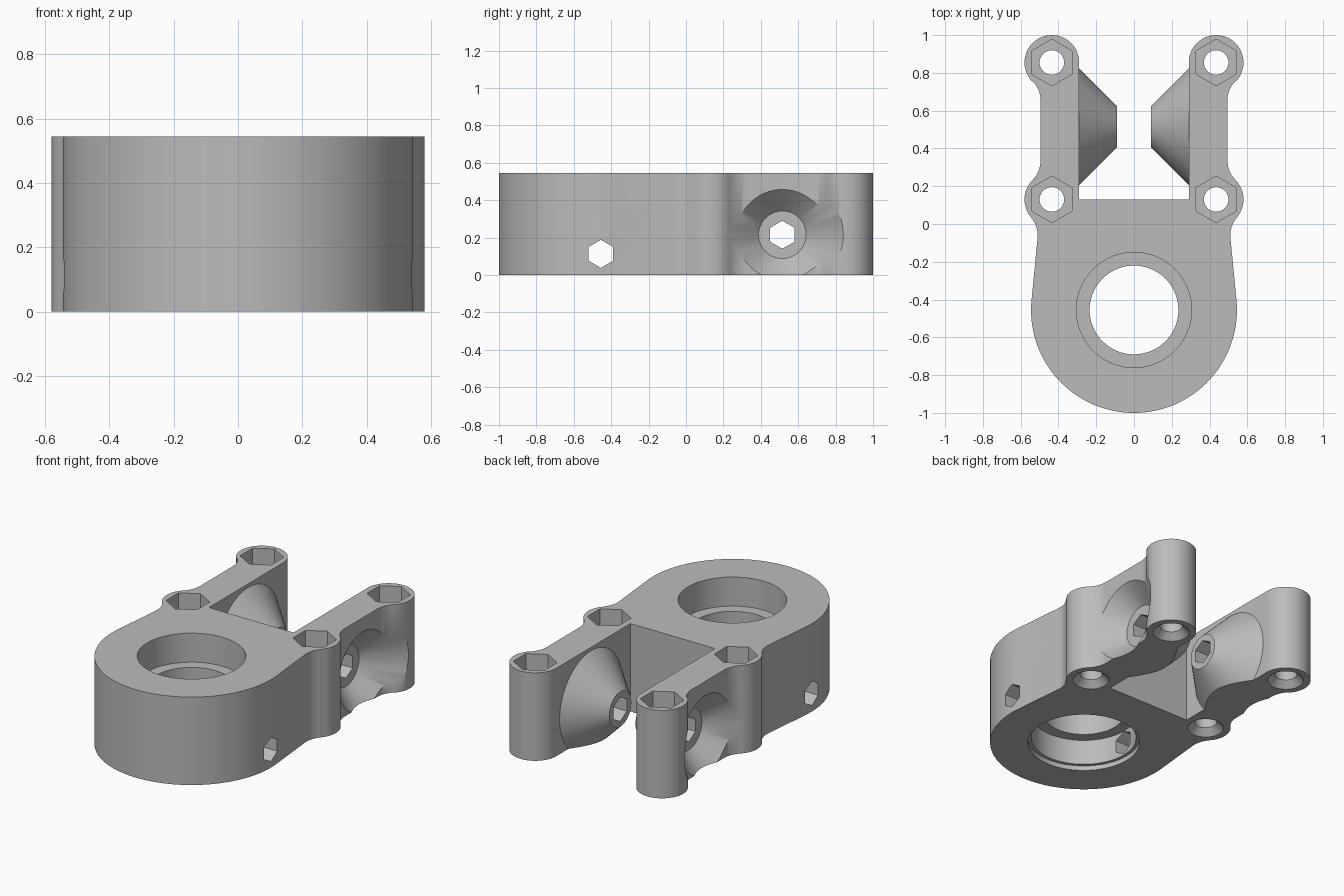
import bpy, bmesh
from math import radians, cos, sin, pi
from mathutils import Matrix

cube = bpy.data.objects.get("Cube")
if cube:
    bpy.data.objects.remove(cube)

HEIGHT = 0.545
BORE_Y = -0.455
PIVOT_Y, PIVOT_Z = 0.515, 0.215
BOSS_X, BOSS_R = 0.435, 0.145

grey = bpy.data.materials.new("plain_grey")
grey.use_nodes = True
grey.diffuse_color = (0.5, 0.5, 0.5, 1)
grey.node_tree.nodes["Principled BSDF"].inputs["Base Color"].default_value = (0.5, 0.5, 0.5, 1)


def new_object(name, bm):
    bmesh.ops.recalc_face_normals(bm, faces=bm.faces)
    mesh = bpy.data.meshes.new(name)
    bm.to_mesh(mesh)
    bm.free()
    mesh.materials.append(grey)
    obj = bpy.data.objects.new(name, mesh)
    bpy.context.collection.objects.link(obj)
    return obj


def frustum(name, sides, r1, r2, start, length, axis="Z", side=1):
    """Cone, cylinder or prism running from start along +z or along side * x."""
    bm = bmesh.new()
    bmesh.ops.create_cone(bm, cap_ends=True, segments=sides, radius1=r1, radius2=r2, depth=length)
    bmesh.ops.translate(bm, verts=bm.verts, vec=(0, 0, length / 2))
    if sides == 6 and axis == "X":
        # put hexagon corners up and down
        lowest = min(abs(v.co.x) for v in bm.verts)
        if lowest < 0.001:
            bmesh.ops.rotate(bm, verts=bm.verts, matrix=Matrix.Rotation(pi / 6, 3, "Z"))
    if axis == "X":
        bmesh.ops.rotate(bm, verts=bm.verts, matrix=Matrix.Rotation(side * pi / 2, 3, "Y"))
    bmesh.ops.translate(bm, verts=bm.verts, vec=start)
    return new_object(name, bm)


def combine(target, tool, operation):
    mod = target.modifiers.new("cut", "BOOLEAN")
    mod.operation, mod.solver, mod.object = operation, "EXACT", tool
    bpy.context.view_layer.objects.active = target
    bpy.ops.object.modifier_apply(modifier=mod.name)
    bpy.data.objects.remove(tool)


def arc(cx, cy, r, a, b, n):
    steps = [radians(a + (b - a) * i / n) for i in range(n + 1)]
    return [(cx + r * cos(t), cy + r * sin(t)) for t in steps]


# Outline of one half: round housing, waist, two bosses joined by a slim arm
half = arc(0, BORE_Y, 0.545, -90, 5, 32)
half += arc(0.655, -0.06, BOSS_R, 185, 139, 8)
half += arc(BOSS_X, 0.13, BOSS_R, -40, 44, 12)
half += arc(0.64, 0.335, BOSS_R, 225, 180, 8)
half += arc(0.64, 0.655, BOSS_R, 180, 135, 8)
half += arc(BOSS_X, 0.855, BOSS_R, -44, 180, 32)
half.append((0.29, 0.13))
outline = half + [(-x, y) for x, y in reversed(half[1:])]

bm = bmesh.new()
base = bm.faces.new([bm.verts.new((x, y, 0)) for x, y in outline])
top = bmesh.ops.extrude_face_region(bm, geom=[base])["geom"]
bmesh.ops.translate(bm, vec=(0, 0, HEIGHT), verts=[v for v in top if isinstance(v, bmesh.types.BMVert)])
body = new_object("clamp_body", bm)

# Inward cones on both arms, trimmed level with the underside
for s in (1, -1):
    cone = frustum("inner_cone", 96, 0.108, 0.318, (s * 0.09, PIVOT_Y, PIVOT_Z), 0.21, "X", s)
    floor = frustum("floor_cutter", 4, 1, 1, (0, PIVOT_Y, -1), 1)
    combine(cone, floor, "DIFFERENCE")
    combine(body, cone, "UNION")

# Conical recess outside each arm
for s in (1, -1):
    recess = frustum("recess_cutter", 96, 0.127, 0.367, (s * 0.38, PIVOT_Y, PIVOT_Z), 0.24, "X", s)
    combine(body, recess, "DIFFERENCE")

# Hexagonal cross holes through the arms and the housing
for y, z in ((PIVOT_Y, PIVOT_Z), (BORE_Y, 0.113)):
    hole = frustum("hex_cutter", 6, 0.075, 0.075, (-1, y, z), 2, "X")
    combine(body, hole, "DIFFERENCE")

# Stepped main bore: upper seat, through hole, lower seat and shallow rim
for r, z, length in ((0.305, 0.365, 1), (0.235, -0.5, 2), (0.305, -0.5, 0.69), (0.325, -0.5, 0.53)):
    combine(body, frustum("bore_cutter", 96, r, r, (0, BORE_Y, z), length), "DIFFERENCE")

# Bosses: bolt hole, hexagonal nut pocket and countersink below
for s in (1, -1):
    for y in (0.13, 0.855):
        x = s * BOSS_X
        combine(body, frustum("bolt_cutter", 48, 0.065, 0.065, (x, y, -0.5), 2), "DIFFERENCE")
        combine(body, frustum("nut_cutter", 6, 0.123, 0.123, (x, y, 0.365), 0.5), "DIFFERENCE")
        combine(body, frustum("sink_cutter", 48, 0.115, 0.06, (x, y, -0.01), 0.055), "DIFFERENCE")

bpy.ops.object.select_all(action="DESELECT")
body.select_set(True)
bpy.context.view_layer.objects.active = body
bpy.ops.object.shade_smooth_by_angle(angle=radians(30))
